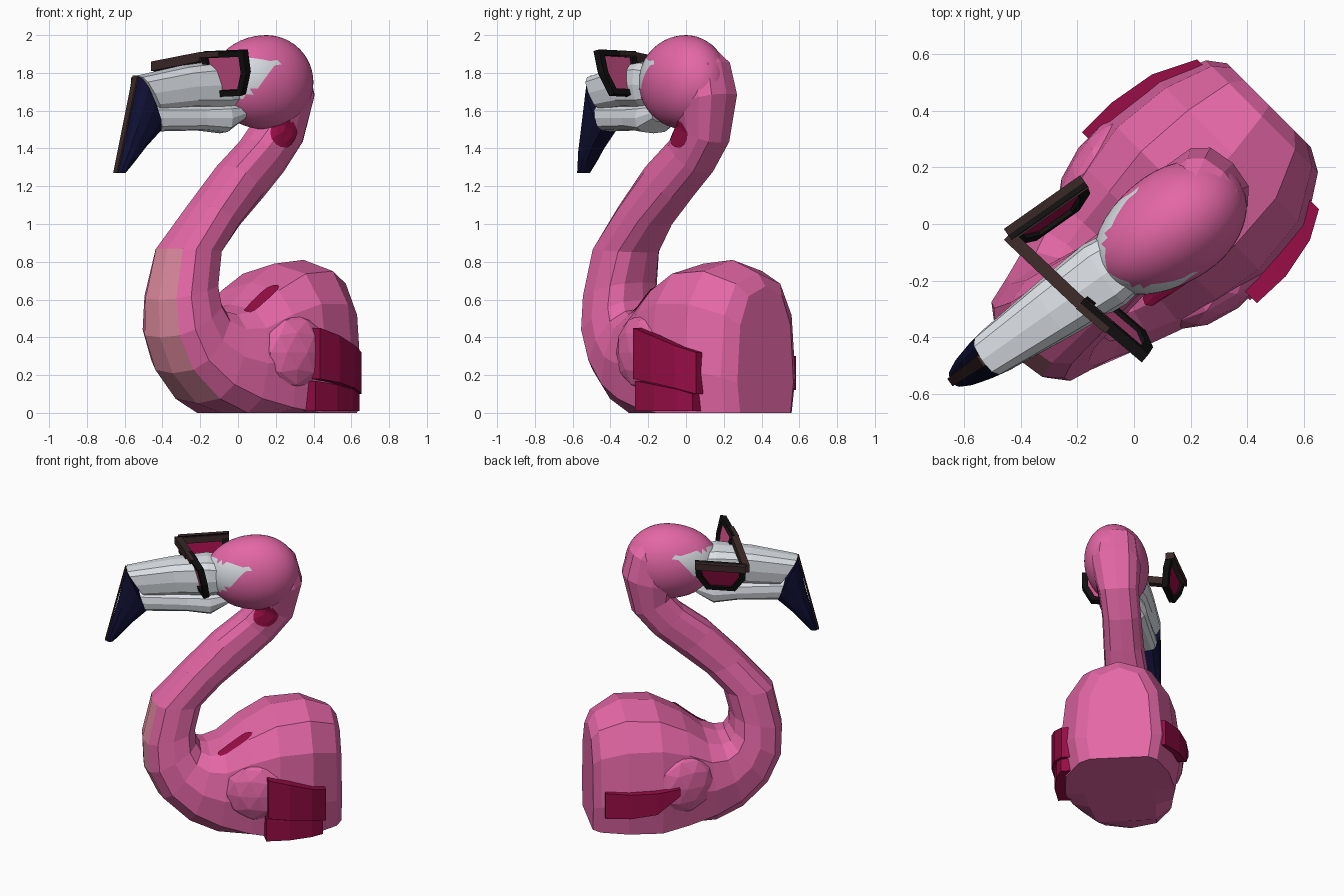
import bpy, bmesh, math
from mathutils import Vector
from mathutils.bvhtree import BVHTree

if "Cube" in bpy.data.objects:
    bpy.data.objects.remove(bpy.data.objects["Cube"])

R = math.sqrt(0.5)


def mat(name, r, g, b):
    m = bpy.data.materials.new(name)
    m.diffuse_color = (r, g, b, 1)
    m.use_nodes = True
    m.node_tree.nodes["Principled BSDF"].inputs["Base Color"].default_value = m.diffuse_color
    return m


PINK = mat("pink", .77, .135, .38)
CRIMSON = mat("crimson", .31, .004, .06)
BEIGE = mat("dusty_pink", .74, .26, .35)
WHITE = mat("pale_grey", .76, .80, .85)
NAVY = mat("navy", .005, .005, .035)
BLACK = mat("black", .006, .005, .005)
BROWN = mat("dark_brown", .045, .022, .022)
ROSE = mat("rose_lens", .62, .08, .25)
UP = Vector((0, 0, 1))


# Body frame: u backwards, s to the right; head frame: u towards the beak, s to the left
def body_at(u, s, z):
    return Vector((R * u + R * s + .05, R * u - R * s - .05, max(z, 0)))


def head_at(u, s, z):
    return Vector((.15 - .82 * u - .574 * s, -.574 * u + .82 * s, z))


def finish(name, bm, mats, smooth=False, recalc=True):
    if recalc:
        bmesh.ops.recalc_face_normals(bm, faces=bm.faces)
    me = bpy.data.meshes.new(name)
    bm.to_mesh(me)
    bm.free()
    for m in mats:
        me.materials.append(m)
    for p in me.polygons:
        p.use_smooth = smooth
    ob = bpy.data.objects.new(name, me)
    bpy.context.collection.objects.link(ob)
    return ob


def loft(name, frame, rings, mats, power=.85, rule=None, n=12):
    """Rings are (inner u, inner z, outer u, outer z, half width, sideways shift)."""
    bm = bmesh.new()
    loops = []
    for iu, iz, ou, oz, w, *shift in rings:
        loop = []
        for j in range(n):
            c, s = math.cos(math.tau * j / n), math.sin(math.tau * j / n)
            c = math.copysign(abs(c) ** power, c)
            s = math.copysign(abs(s) ** power, s)
            loop.append(bm.verts.new(frame((iu + ou) / 2 + (iu - ou) / 2 * c, s * w + sum(shift),
                                           (iz + oz) / 2 + (iz - oz) / 2 * c)))
        loops.append(loop)
    for i in range(len(loops) - 1):
        for j in range(n):
            k = (j + 1) % n
            f = bm.faces.new((loops[i][j], loops[i][k], loops[i + 1][k], loops[i + 1][j]))
            f.material_index = rule(i, j) if rule else 0
    bm.faces.new(loops[0])
    bm.faces.new(loops[-1])
    return finish(name, bm, mats)


def prism(name, pts, off, m):
    bm = bmesh.new()
    a = [bm.verts.new(p - off / 2) for p in pts]
    b = [bm.verts.new(p + off / 2) for p in pts]
    bm.faces.new(a)
    bm.faces.new(b)
    for i in range(len(a)):
        k = (i + 1) % len(a)
        bm.faces.new((a[i], a[k], b[k], b[i]))
    return finish(name, bm, [m])


def decal(name, target, centre, along, across, m):
    """Thin oval patch pressed onto the surface of another part."""
    me = target.data
    tree = BVHTree.FromPolygons([v.co for v in me.vertices], [p.vertices[:] for p in me.polygons])

    def stick(p):
        loc, nor, _, _ = tree.find_nearest(p)
        return loc + nor * .007
    bm = bmesh.new()
    mid = bm.verts.new(stick(centre))
    loops = []
    for r in (.4, .7, 1):
        loops.append([bm.verts.new(stick(centre + along * r * math.cos(math.tau * j / 14)
                                         + across * r * math.sin(math.tau * j / 14))) for j in range(14)])
    for j in range(14):
        k = (j + 1) % 14
        bm.faces.new((mid, loops[0][j], loops[0][k]))
        for a, b in zip(loops, loops[1:]):
            bm.faces.new((a[j], b[j], b[k], a[k]))
    for f in bm.faces:
        f.normal_update()
        if f.normal.dot(tree.find_nearest(f.calc_center_median())[1]) < 0:
            f.normal_flip()
    return finish(name, bm, [m], recalc=False)


# Body, chest and neck as one swept form, tail wall to nape
body = loft("body_and_neck", body_at, [
    (.635, .67, .635, -.35, .21, -.03), (.59, .74, .59, -.36, .28, -.02), (.42, .81, .42, -.35, .37),
    (.20, .79, .20, -.26, .395), (.02, .69, .02, -.14, .36), (-.12, .575, -.18, -.05, .32, -.01),
    (-.21, .545, -.36, .05, .28, -.02), (-.26, .555, -.53, .21, .24, -.03),
    (-.285, .60, -.62, .40, .22, -.035), (-.29, .69, -.63, .60, .195, -.035),
    (-.25, .85, -.57, .87, .17, -.03), (-.12, .99, -.37, 1.10, .145, -.01),
    (.05, 1.13, -.17, 1.31, .13), (.21, 1.27, .01, 1.45, .125), (.34, 1.43, .09, 1.54, .13, .01),
    (.40, 1.69, .06, 1.60, .16, .025), (.355, 1.86, .08, 1.74, .14, .025),
    (.25, 1.95, .10, 1.82, .09, .03)],
    [PINK, BEIGE], .75, lambda i, j: int(6 <= i <= 9 and j in (5, 6)))

# Crimson feather marks
decal("shoulder_mark", body, body_at(-.07, .17, .62), Vector((.08, .06, .10)),
      Vector((R, -R, 0)) * .05, CRIMSON)
decal("throat_mark", body, body_at(.14, .12, 1.49), Vector((R, R, 0)) * .085, UP * .085, CRIMSON)


# Wings: pink shoulder pads with crimson feather slabs that follow the flank
def wing(name, columns, side, thick=.09):
    """Columns along the flank are (u, outer s, top z, bottom z)."""
    bm = bmesh.new()
    loops = [[bm.verts.new(body_at(u, side * q, z)) for q, z in
              ((s, top), (s, low), (s - thick, low), (s - thick, top))] for u, s, top, low in columns]
    for a, b in zip(loops, loops[1:]):
        for j in range(4):
            k = (j + 1) % 4
            bm.faces.new((a[j], a[k], b[k], b[j]))
    bm.faces.new(loops[0])
    bm.faces.new(loops[-1])
    finish(name, bm, [CRIMSON])


for side, word in ((1, "right"), (-1, "left")):
    bm = bmesh.new()
    bmesh.ops.create_icosphere(bm, subdivisions=2, radius=1)
    for v in bm.verts:
        v.co = body_at(.05 + v.co.x * .20, side * (.315 + v.co.y * .085 + v.co.x * .03),
                       .32 + v.co.z * .20)
    finish("wing_pad_" + word, bm, [PINK])
wing("wing_upper_feathers_right", [(.11, .435, .45, .18), (.25, .44, .41, .16),
                                   (.40, .41, .355, .13), (.50, .355, .32, .10)], 1)
wing("wing_lower_feathers_right", [(.10, .41, .17, .01), (.25, .42, .15, .01),
                                   (.40, .395, .125, .01), (.48, .36, .10, .01)], 1)
wing("wing_feathers_left", [(.10, .43, .34, .29), (.25, .43, .32, .17),
                            (.42, .40, .31, .14), (.57, .325, .30, .12)], -1)

# Head with pale wedge around the eyes
bm = bmesh.new()
bmesh.ops.create_icosphere(bm, subdivisions=4, radius=1)


def head_depth(x):
    return x * (.33 if x > 0 else .27)


for f in bm.faces:
    c = f.calc_center_median()
    u, z = head_depth(c.x), 1.75 + c.z * .25
    f.material_index = int(1.63 < z < 1.87 and u > .04 + (1.86 - z) * 1.0)
for v in bm.verts:
    v.co = head_at(head_depth(v.co.x), v.co.y * .2, 1.75 + v.co.z * .25)
head = finish("head", bm, [PINK, WHITE], True)

# Beak: upper, lower and hooked dark tip with a narrow dark ridge
loft("upper_beak", head_at, [
    (.18, 1.84, .18, 1.63, .11), (.32, 1.865, .30, 1.61, .13), (.55, 1.84, .50, 1.615, .112),
    (.84, 1.785, .72, 1.60, .085)], [WHITE], .65)
loft("lower_beak", head_at, [
    (.16, 1.64, .20, 1.54, .09), (.30, 1.64, .30, 1.48, .12), (.45, 1.63, .45, 1.495, .10),
    (.76, 1.63, .71, 1.49, .075)], [WHITE], .7)
loft("beak_tip", head_at, [
    (.842, 1.787, .70, 1.485, .087), (.89, 1.56, .80, 1.40, .073), (.935, 1.40, .865, 1.33, .058),
    (.97, 1.27, .92, 1.27, .035)], [NAVY], .8)
prism("beak_ridge", [head_at(.843, -.022, 1.787), head_at(.843, .022, 1.787),
                     head_at(.973, .016, 1.27), head_at(.973, -.016, 1.27)],
      head_at(.009, 0, 0) - head_at(0, 0, 0), BROWN)

# Eyes
for s, side in ((-1, "right"), (1, "left")):
    decal("eye_" + side, head, head_at(.17, s * .17, 1.785), Vector((-.82, -.574, 0)) * .05,
          UP * .032, BLACK)


# Sunglasses: two tilted lens panels, joined by a bar
def bar(name, a, b, h, thick, m):
    side = (b - a).cross(UP).normalized() * thick
    prism(name, [a, b, b - UP * h, a - UP * h], side, m)


RIM = [(0, 0), (1, 0), (.98, .5), (.78, 1), (.22, 1), (.02, .5)]


def lens_panel(side, a, b, down, m):
    def at(u, v):
        return a + (b - a) * u + down * v
    outer = [at(u, v) for u, v in RIM]
    inner = [at(.5 + (u - .5) * .74, .48 + (v - .48) * .74) for u, v in RIM]
    t = (b - a).cross(down).normalized() * .02
    bm = bmesh.new()
    loops = [[bm.verts.new(p + o) for p in pts]
             for pts, o in ((outer, t), (outer, -t), (inner, -t), (inner, t))]
    for q in range(4):
        p, r = loops[q], loops[(q + 1) % 4]
        for j in range(6):
            k = (j + 1) % 6
            bm.faces.new((p[j], p[k], r[k], r[j]))
    finish("lens_rim_" + side, bm, [BLACK])
    prism("lens_" + side, inner, t * .4, m)


A, C = Vector((-.445, -.04, 1.86)), Vector((-.175, .15, 1.885))
D, B = Vector((-.19, -.28, 1.91)), Vector((.04, -.475, 1.92))
lens_panel("right", D, B, Vector((.04, .04, -.235)), ROSE)
lens_panel("left", A, C, Vector((.03, -.045, -.20)), CRIMSON)
bar("glasses_bridge", A, D, .05, .045, BROWN)
bar("glasses_top_bar_left", A, C, .045, .055, BROWN)
bar("glasses_top_bar_right", D, D.lerp(B, .45), .03, .05, BROWN)
